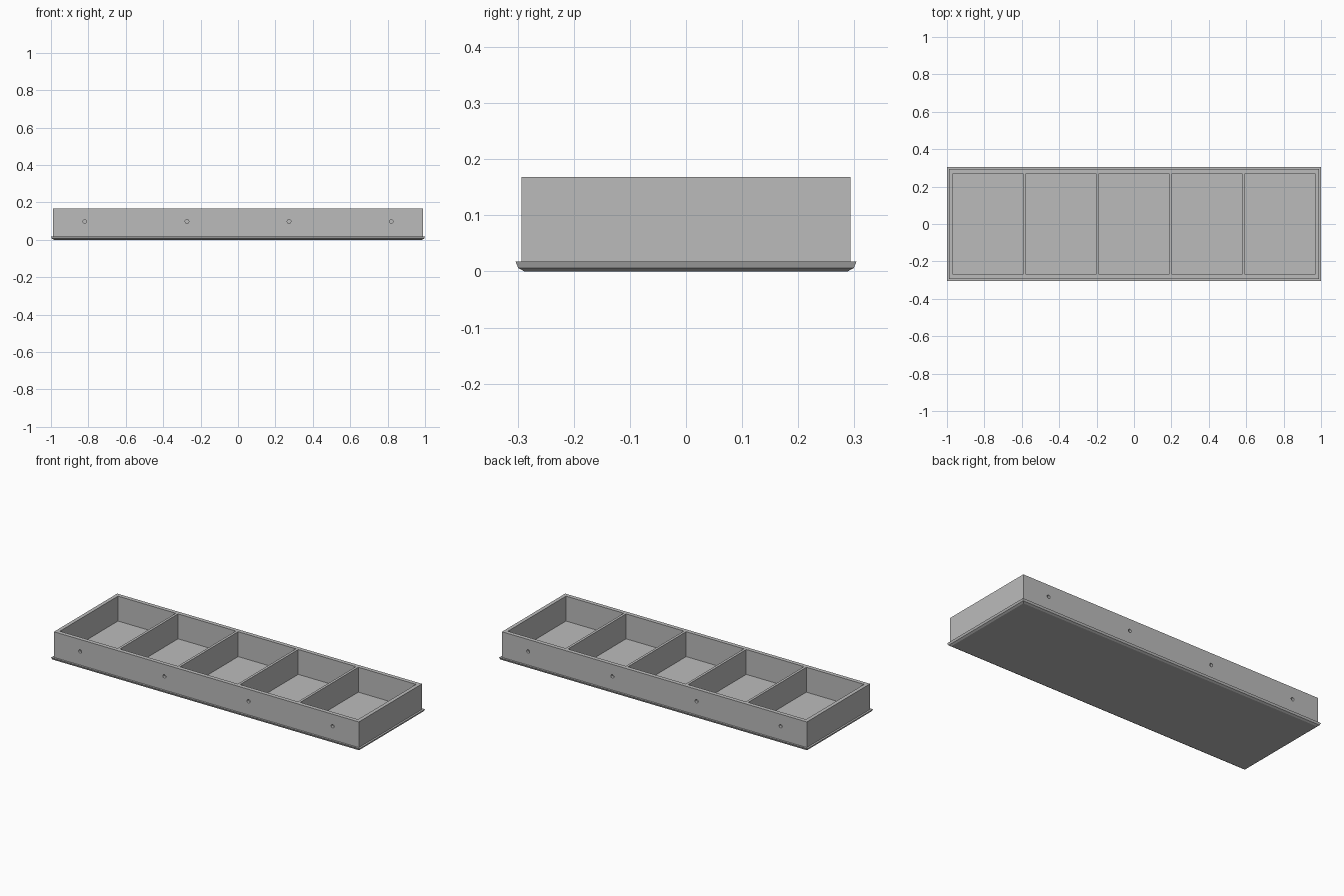
import bpy, bmesh, math
from mathutils import Matrix

cube = bpy.data.objects.get("Cube")
if cube:
    bpy.data.objects.remove(cube, do_unlink=True)

grey = bpy.data.materials.new("plain grey")
grey.use_nodes = True
colour = (0.5, 0.5, 0.5, 1)
grey.diffuse_color = colour
grey.node_tree.nodes["Principled BSDF"].inputs["Base Color"].default_value = colour


def make_object(name, bm):
    bmesh.ops.recalc_face_normals(bm, faces=bm.faces)
    mesh = bpy.data.meshes.new(name)
    bm.to_mesh(mesh)
    bm.free()
    mesh.materials.append(grey)
    obj = bpy.data.objects.new(name, mesh)
    bpy.context.collection.objects.link(obj)
    return obj


def cut(target, cutter):
    cutter.hide_render = True
    cutter.hide_set(True)
    mod = target.modifiers.new(cutter.name, "BOOLEAN")
    mod.operation = "DIFFERENCE"
    mod.solver = "EXACT"
    mod.object = cutter


# Tray body: rectangles stacked from the bevelled foot, over the lip, to the rim
EXTRA_X = 0.696
HEIGHT = 0.168
profile = [(0.288, 0), (0.299, 0.006), (0.304, 0.018), (0.293, 0.018), (0.293, HEIGHT)]
bm = bmesh.new()
rings = []
for half, z in profile:
    x = half + EXTRA_X
    rings.append([bm.verts.new((sx * x, sy * half, z))
                  for sx, sy in ((-1, -1), (1, -1), (1, 1), (-1, 1))])
for low, high in zip(rings, rings[1:]):
    for i in range(4):
        j = (i + 1) % 4
        bm.faces.new((low[i], low[j], high[j], high[i]))
bm.faces.new(rings[0])
bm.faces.new(rings[-1])
tray = make_object("compartment_tray", bm)

# Five equal compartments separated by thin dividers
CELLS, INNER_X, INNER_Y, FLOOR, DIVIDER = 5, 0.967, 0.269, 0.022, 0.015
width = (2 * INNER_X - (CELLS - 1) * DIVIDER) / CELLS
bm = bmesh.new()
for i in range(CELLS):
    x = (i - (CELLS - 1) / 2) * (width + DIVIDER)
    place = Matrix.Translation((x, 0, FLOOR + HEIGHT / 2))
    bmesh.ops.create_cube(bm, size=1, matrix=place @ Matrix.Diagonal((width, 2 * INNER_Y, HEIGHT, 1)))
cut(tray, make_object("compartment_cutter", bm))

# Blind round holes along the front and back walls
bm = bmesh.new()
for side in (-1, 1):
    for i in range(4):
        place = Matrix.Translation(((i - 1.5) * 0.546, side * 0.293, 0.098))
        bmesh.ops.create_cone(bm, cap_ends=True, segments=24, radius1=0.01, radius2=0.01,
                              depth=0.03, matrix=place @ Matrix.Rotation(math.pi / 2, 4, "X"))
cut(tray, make_object("hole_cutter", bm))
